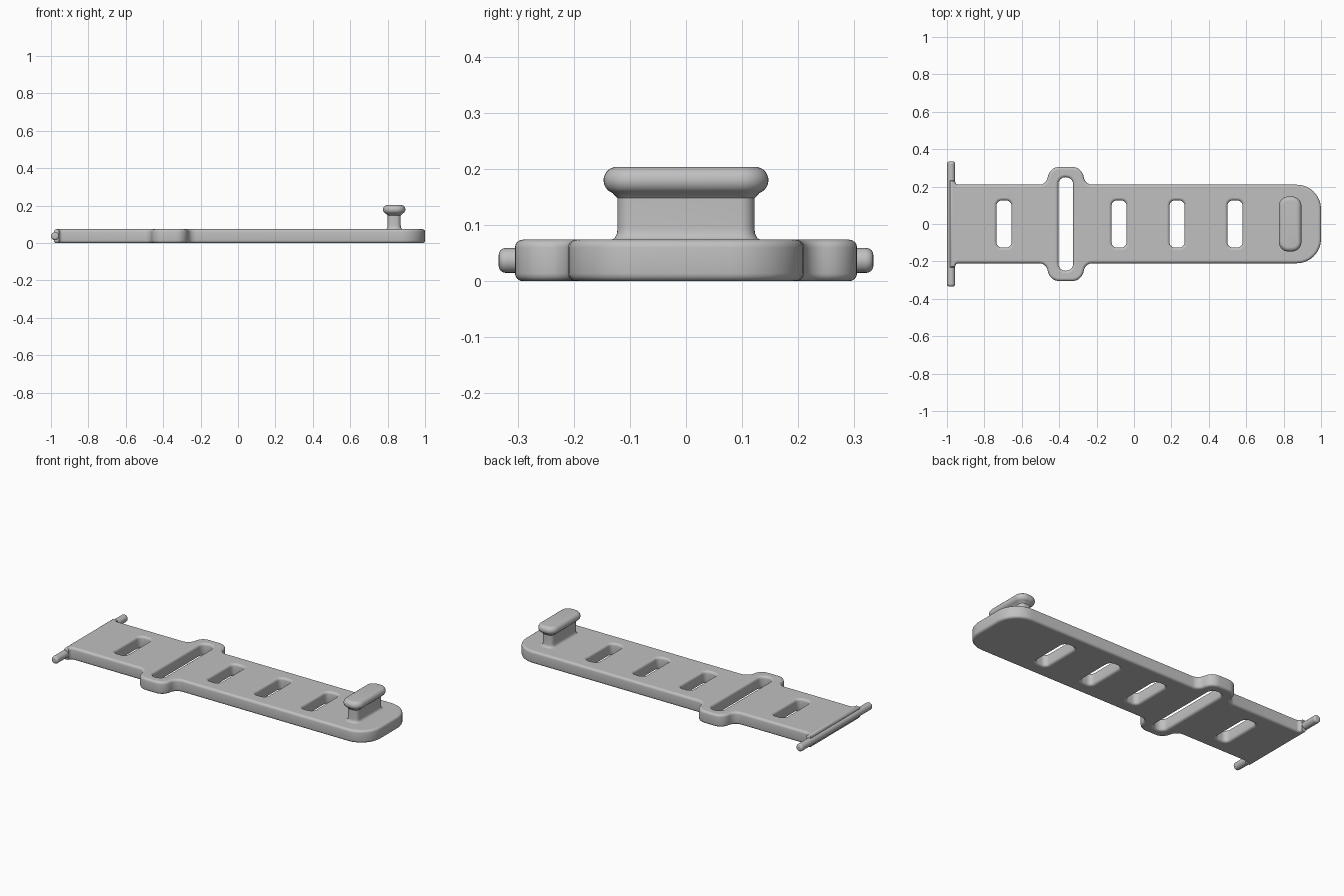
import bpy, math
from mathutils import Vector

if "Cube" in bpy.data.objects:
    bpy.data.objects.remove(bpy.data.objects["Cube"], do_unlink=True)

GREY = (0.527, 0.527, 0.527, 1)
mat = bpy.data.materials.new("plain grey")
mat.use_nodes = True
mat.diffuse_color = GREY
mat.node_tree.nodes["Principled BSDF"].inputs["Base Color"].default_value = GREY


def fillet(corners, steps=8):
    """Turn (x, y, radius) corners into a closed loop with arcs at the corners."""
    loop = []
    n = len(corners)
    for i, (x, y, r) in enumerate(corners):
        p = Vector((x, y))
        if r == 0:
            loop.append(p)
            continue
        a = (Vector(corners[i - 1][:2]) - p).normalized()
        b = (Vector(corners[(i + 1) % n][:2]) - p).normalized()
        half = a.angle(b) / 2
        centre = p + (a + b).normalized() * (r / math.sin(half))
        tangent = r / math.tan(half)
        start = (p + a * tangent - centre).normalized()
        end = (p + b * tangent - centre).normalized()
        for k in range(steps + 1):
            loop.append(centre + start.slerp(end, k / steps) * r)
    return loop


def rounded_rect(cx, hx, hy, r):
    return fillet([(cx + hx, hy, r), (cx - hx, hy, r),
                   (cx - hx, -hy, r), (cx + hx, -hy, r)])


def finish(obj):
    obj.data.materials.clear()
    obj.data.materials.append(mat)
    bpy.ops.object.select_all(action='DESELECT')
    obj.select_set(True)
    bpy.context.view_layer.objects.active = obj
    bpy.ops.object.shade_smooth_by_angle(angle=math.radians(40))


# Strap: filled outline with slots, rounded along every rim
THICK, RIM = 0.074, 0.014
BULGE = -0.365
side = [(1, 0.21, 0.13),
        (BULGE + 0.105, 0.21, 0.045), (BULGE + 0.085, 0.305, 0.063),
        (BULGE - 0.085, 0.305, 0.063), (BULGE - 0.105, 0.21, 0.045),
        (-0.956, 0.21, 0.018), (-0.956, 0.232, 0), (-0.985, 0.232, 0)]
outline = side + [(x, -y, r) for x, y, r in reversed(side)]
loops = [fillet(outline), rounded_rect(BULGE, 0.04, 0.25, 0.038)]
loops += [rounded_rect(x, 0.04, 0.126, 0.028) for x in (-0.695, -0.08, 0.23, 0.54)]

curve = bpy.data.curves.new("strap", 'CURVE')
curve.dimensions = '2D'
curve.fill_mode = 'BOTH'
curve.extrude = THICK / 2 - RIM
curve.bevel_depth = RIM
curve.bevel_resolution = 3
curve.offset = -RIM
for loop in loops:
    spline = curve.splines.new('POLY')
    spline.points.add(len(loop) - 1)
    for point, p in zip(spline.points, loop):
        point.co = (p.x, p.y, 0, 1)
    spline.use_cyclic_u = True
strap = bpy.data.objects.new("strap", curve)
strap.location.z = THICK / 2
bpy.context.collection.objects.link(strap)
bpy.ops.object.select_all(action='DESELECT')
strap.select_set(True)
bpy.context.view_layer.objects.active = strap
bpy.ops.object.convert(target='MESH')
finish(bpy.context.view_layer.objects.active)

# Hinge bar across the left end
bpy.ops.mesh.primitive_cylinder_add(vertices=24, radius=0.022, depth=0.668,
                                    location=(-0.978, 0, THICK / 2),
                                    rotation=(math.pi / 2, 0, 0))
bar = bpy.context.object
bar.name = "hinge_bar"
bevel = bar.modifiers.new("round ends", 'BEVEL')
bevel.width = 0.012
bevel.segments = 4
bevel.limit_method = 'ANGLE'
finish(bar)

# Button: stem with flared foot and a bullnosed cap, as (inset, height) rings
CAP_R, CAP_Z = 0.024, 0.18
profile = [(0.012, 0.06), (0.014, 0.074), (0.02, 0.077), (0.024, 0.085),
           (0.025, 0.095), (0.025, 0.148)]
for k in range(13):
    a = math.radians(-70 + 160 * k / 12)
    profile.append((CAP_R * (1 - math.cos(a)), CAP_Z + CAP_R * math.sin(a)))
verts, faces = [], []
for inset, z in profile:
    ring = rounded_rect(0.835, 0.06 - inset, 0.147 - inset, 0.05 - inset)
    verts += [(p.x, p.y, z) for p in ring]
n = len(ring)
for j in range(len(profile) - 1):
    for i in range(n):
        k = (i + 1) % n
        faces.append((j * n + i, j * n + k, (j + 1) * n + k, (j + 1) * n + i))
faces.append(tuple(reversed(range(n))))
faces.append(tuple(range(len(verts) - n, len(verts))))
mesh = bpy.data.meshes.new("button")
mesh.from_pydata(verts, [], faces)
button = bpy.data.objects.new("button", mesh)
bpy.context.collection.objects.link(button)
finish(button)
